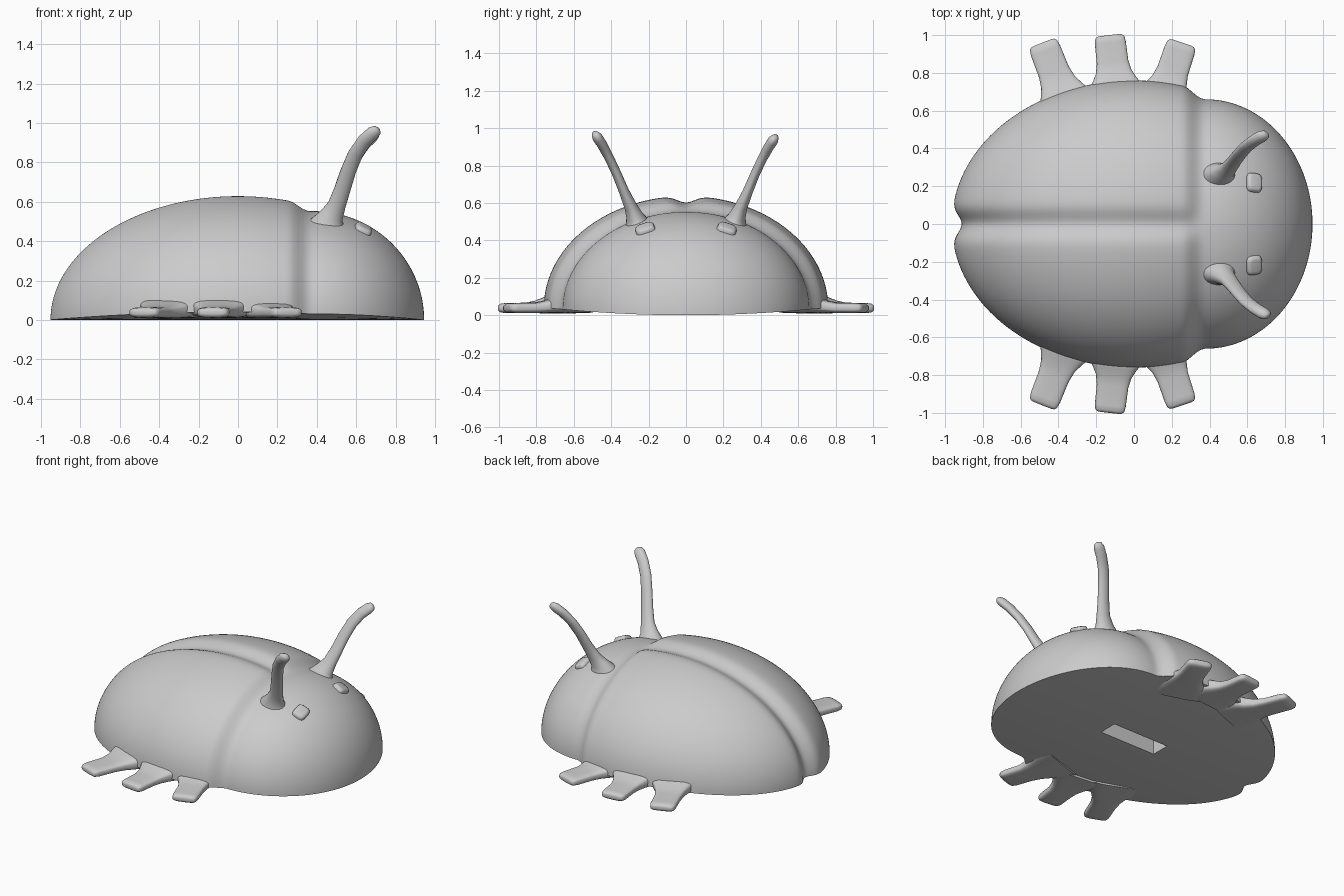
import bpy, bmesh, math
from mathutils import Vector

if "Cube" in bpy.data.objects:
    bpy.data.objects.remove(bpy.data.objects["Cube"])

grey = bpy.data.materials.new("plain grey")
grey.use_nodes = True
grey.diffuse_color = (0.6, 0.6, 0.6, 1)
grey.node_tree.nodes["Principled BSDF"].inputs["Base Color"].default_value = (0.6, 0.6, 0.6, 1)


def skin(name, rings):
    """Join closed rings of points into a capped, smooth-shaded solid."""
    bm = bmesh.new()
    rows = [[bm.verts.new(p) for p in ring] for ring in rings]
    n = len(rows[0])
    for a, b in zip(rows, rows[1:]):
        for i in range(n):
            j = (i + 1) % n
            bm.faces.new((a[i], a[j], b[j], b[i]))
    bm.faces.new(rows[0])
    bm.faces.new(rows[-1])
    bmesh.ops.recalc_face_normals(bm, faces=bm.faces)
    mesh = bpy.data.meshes.new(name)
    bm.to_mesh(mesh)
    bm.free()
    mesh.materials.append(grey)
    obj = bpy.data.objects.new(name, mesh)
    bpy.context.collection.objects.link(obj)
    return obj


def smooth(obj, angle=45):
    bpy.ops.object.select_all(action='DESELECT')
    obj.select_set(True)
    bpy.context.view_layer.objects.active = obj
    bpy.ops.object.shade_smooth_by_angle(angle=math.radians(angle))


def limb(name, sections, power=2, sides=24):
    """Loft superellipse sections given as (centre, half width, half height)."""
    pts = [Vector(s[0]) for s in sections]
    rings = []
    for k, (_, w, h) in enumerate(sections):
        t = (pts[min(k + 1, len(pts) - 1)] - pts[max(k - 1, 0)]).normalized()
        side = (Vector((1, 0, 0)) - t * t.x).normalized()
        up = t.cross(side)
        ring = []
        for i in range(sides):
            c = math.cos(math.tau * i / sides)
            s = math.sin(math.tau * i / sides)
            u = math.copysign(abs(c) ** (2 / power), c)
            v = math.copysign(abs(s) ** (2 / power), s)
            ring.append(pts[k] + side * w * u + up * h * v)
        rings.append(ring)
    smooth(skin(name, rings), 60)


def oval(x, centre, length):
    return math.sqrt(max(0, 1 - ((x - centre) / length) ** 2))


# Body: domed wing case stepping down into a domed head, with a groove between wings
BACK, FRONT = -0.965, 0.945
HEAD_X, HEAD_L, HEAD_W, HEAD_H = 0.38, 0.565, 0.66, 0.553
ARC, FLOOR, STATIONS = 112, 16, 120
rings = []
for k in range(STATIONS + 1):
    f = 0.004 + 0.992 * k / STATIONS
    x = (BACK + FRONT) / 2 - (FRONT - BACK) / 2 * math.cos(math.pi * f)
    m = min(1, max(0, (x - 0.26) / 0.12))
    m = m * m * (3 - 2 * m)
    wing = oval(x, 0, -BACK)
    head = oval(max(x, HEAD_X), HEAD_X, HEAD_L)
    width = wing * 0.76 * (1 - m) + head * HEAD_W * m
    height = wing * 0.637 * (1 - m) + head * HEAD_H * m
    rim = 0.035 * (width / 0.7) ** 2
    ring = []
    for i in range(ARC + 1):
        a = math.pi * i / ARC
        y, s = width * math.cos(a), math.sin(a)
        g = 1 - 0.055 * (1 - m) * math.exp(-(y / 0.065) ** 2)
        ring.append((x * g if x < 0 else x, y, rim * (1 - s) + height * s * g))
    for i in range(1, FLOOR):
        y = width * (2 * i / FLOOR - 1)
        g = 1 - 0.055 * (1 - m) * math.exp(-(y / 0.065) ** 2)
        ring.append((x * g if x < 0 else x, y, 0.035 * (y / 0.7) ** 2))
    rings.append(ring)
body = skin("body", rings)

# Rectangular slot cut into the underside
bpy.ops.mesh.primitive_cube_add(size=1, location=(0, 0, 0.1))
cutter = bpy.context.object
cutter.name = "slot_cutter"
cutter.scale = (0.43, 0.13, 0.3)
cutter.hide_render = True
cutter.data.materials.append(grey)
cut = body.modifiers.new("slot", 'BOOLEAN')
cut.operation = 'DIFFERENCE'
cut.solver = 'EXACT'
cut.object = cutter
bpy.context.view_layer.objects.active = body
bpy.ops.object.modifier_apply(modifier="slot")
bpy.data.objects.remove(cutter)
smooth(body, 40)

# Position along the leg, half width, half height
LEG = [(-0.5, 0.19, 0.055), (-0.1, 0.15, 0.05), (0.08, 0.118, 0.041), (0.25, 0.095, 0.033),
       (0.45, 0.084, 0.028), (0.85, 0.082, 0.027), (0.95, 0.077, 0.024),
       (0.99, 0.066, 0.016), (1.0, 0.05, 0.008)]
FEET = {"rear": ((-0.375, 0.68), (-0.485, 0.96)),
        "middle": ((-0.1, 0.74), (-0.13, 1.0)),
        "front": ((0.165, 0.69), (0.255, 0.96))}
# Antenna centre line with half width and half depth
ANTENNA = [((0.45, 0.25, 0.44), 0.12, 0.09), ((0.455, 0.26, 0.49), 0.088, 0.066),
           ((0.475, 0.275, 0.53), 0.06, 0.045), ((0.5, 0.295, 0.58), 0.046, 0.034),
           ((0.528, 0.33, 0.66), 0.041, 0.027), ((0.555, 0.365, 0.745), 0.039, 0.025),
           ((0.59, 0.405, 0.83), 0.038, 0.025), ((0.635, 0.44, 0.895), 0.037, 0.027),
           ((0.677, 0.465, 0.933), 0.036, 0.028), ((0.697, 0.475, 0.948), 0.027, 0.02),
           ((0.703, 0.479, 0.953), 0.012, 0.01)]

for side, label in ((1, "left"), (-1, "right")):
    for place, (root, tip) in FEET.items():
        r, t = Vector(root), Vector(tip)
        sections = []
        for f, w, h in LEG:
            p = r.lerp(t, f)
            sections.append(((p.x, p.y * side, 0.038 + (h - 0.027) * (f < 0.5)), w, h))
        limb(f"{place}_leg_{label}", sections, 3.5, 32)

    # The right antenna reaches slightly further than the left
    reach = 0 if side > 0 else 0.02
    limb(f"antenna_{label}",
         [((x + reach * (z - 0.5), side * (y + reach * (z - 0.5)), z + reach * (z - 0.5) * 2), w, h)
          for (x, y, z), w, h in ANTENNA])

    # Eyes: rounded pads seated on the head
    ex, ey = 0.635, 0.218 * side
    ez = HEAD_H * math.sqrt(1 - ((ex - HEAD_X) / HEAD_L) ** 2 - (ey / HEAD_W) ** 2)
    normal = Vector(((ex - HEAD_X) / HEAD_L ** 2, ey / HEAD_W ** 2, ez / HEAD_H ** 2)).normalized()
    seat = Vector((ex, ey, ez))
    limb(f"eye_{label}", [(seat + normal * d, 0.045 * s, 0.053 * s) for d, s in
                          ((-0.03, 1.05), (0, 1), (0.012, 0.95), (0.02, 0.82), (0.023, 0.6))], 3.5)
